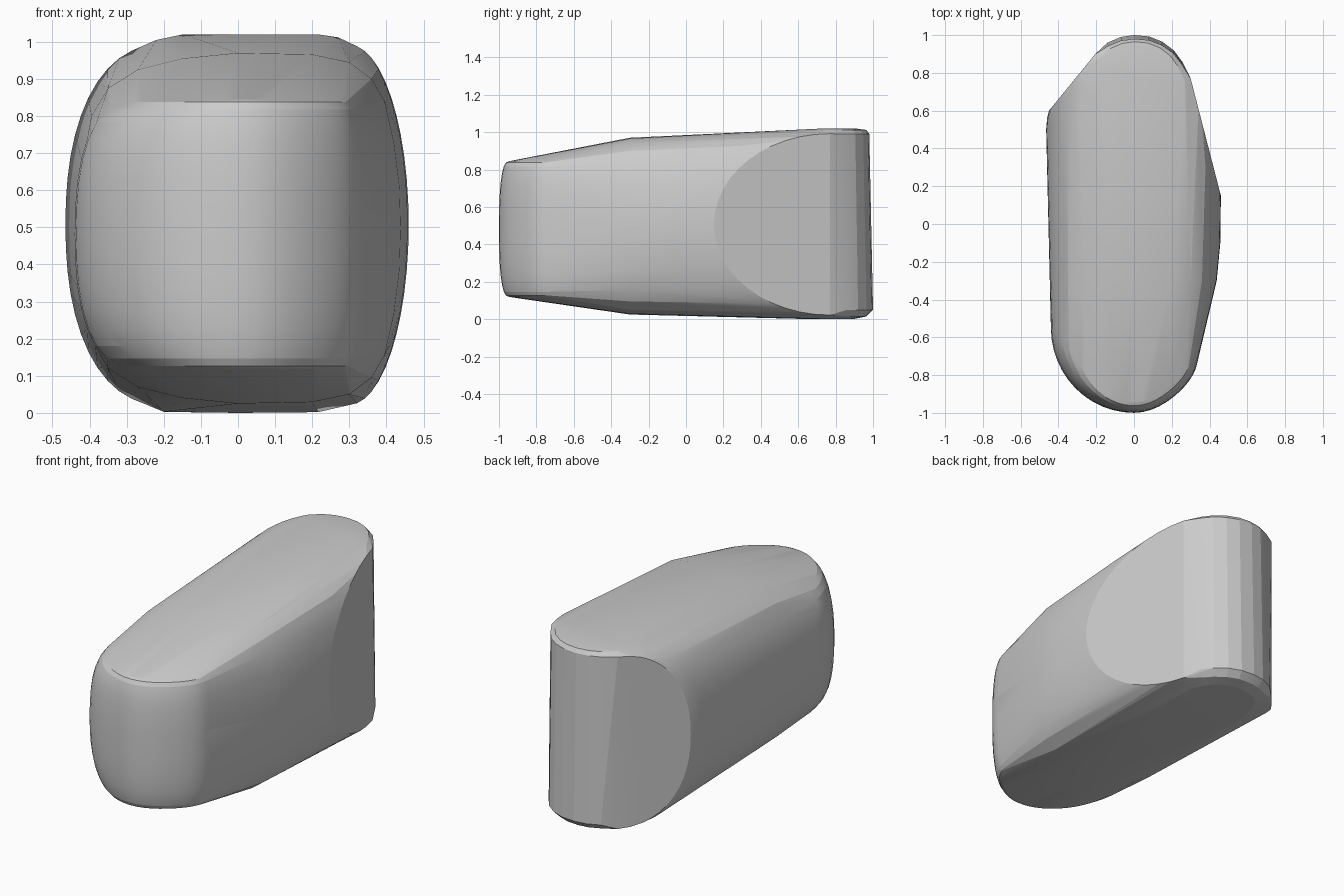
import bpy, bmesh, math

if "Cube" in bpy.data.objects:
    bpy.data.objects.remove(bpy.data.objects["Cube"])

points = []


def bulge(u, p=2.0):
    """Superelliptic swelling: 1 at mid height, 0 at top and bottom."""
    return max(0.0, 1 - abs(u) ** p) ** (1 / p)


# Rounded front nose: horizontal rings that tighten toward the top and bottom
for i in range(-8, 9):
    u = math.sin(i / 8 * math.pi / 2)
    z = 0.482 + 0.363 * u
    b = bulge(u, 2.4)
    left, right = 0.28 + 0.16 * b, 0.285 + 0.055 * b
    depth = 0.395 + 0.055 * bulge(u, 2.6)
    for k in range(25):
        a = math.pi * k / 24
        c = math.cos(a)
        x = c * (right if c > 0 else left)
        back = -0.55 - (0.14 if c > 0 else 0) * abs(c) ** 2
        y = back - (depth + (back + 0.55)) * math.sin(a)
        points.append((x, y, z))

# Middle cross-section, repeated downward
section = [(-0.44, 0.50), (-0.435, 0.60), (-0.42, 0.71), (-0.395, 0.80),
           (-0.35, 0.875), (-0.27, 0.925), (-0.15, 0.955), (0, 0.97),
           (0.2, 0.966), (0.3, 0.945), (0.36, 0.90), (0.395, 0.84),
           (0.42, 0.73), (0.435, 0.61), (0.438, 0.50)]
for x, z in section:
    points += [(x, -0.3, z), (x, -0.3, 0.995 - z)]

# Side swellings that end at the slanted rear planes
for i in range(-12, 13):
    u = math.sin(i / 12 * math.pi / 2)
    z = 0.507 + 0.485 * u
    l, r = bulge(u, 2.25), bulge(u)
    points += [(-0.205 - 0.245 * l, 0.90 - 0.30 * l, z),
               (-0.205 - 0.255 * l, 0.90 - 0.34 * l, z),
               (-0.205 - 0.26 * l, 0.90 - 0.40 * l, z),
               (0.30 + 0.16 * r, 0.77 - 0.62 * r, z)]
    if abs(u) < 0.9:
        points.append((0.30 + 0.157 * r, 0.70 - 0.80 * r, z))

# Faceted upright rear with narrow rims at both ends
rear = [(-0.205, 0.90), (-0.14, 0.96), (-0.07, 0.99), (0, 1.0), (0.08, 0.993),
        (0.15, 0.965), (0.21, 0.92), (0.255, 0.86), (0.285, 0.80), (0.30, 0.77)]
for x, y in rear:
    points += [(x, y, 0.05), (x * 0.985, y - 0.02 * (y - 0.7) / 0.3, 0.99)]
    for inset, low, high in ((0.90, 0.015, 1.012), (0.72, 0.002, 1.02)):
        yy = 0.65 + (y - 0.65) * inset
        points += [(x * inset, yy, low), (x * inset, yy, high)]
points += [(0, 0.68, 0.0), (-0.2, 0.68, 0.003), (0.2, 0.68, 0.003),
           (-0.22, 0.68, 1.005), (0.24, 0.68, 1.012)]

# Wrap everything in one taut skin
bm = bmesh.new()
for p in points:
    bm.verts.new(p)
bmesh.ops.remove_doubles(bm, verts=bm.verts, dist=0.002)
hull = bmesh.ops.convex_hull(bm, input=bm.verts)
loose = [v for v in bm.verts if not v.link_faces]
bmesh.ops.delete(bm, geom=loose, context='VERTS')
bmesh.ops.dissolve_limit(bm, angle_limit=math.radians(0.8),
                         verts=bm.verts, edges=bm.edges)
bmesh.ops.recalc_face_normals(bm, faces=bm.faces)

mesh = bpy.data.meshes.new("rounded_block")
bm.to_mesh(mesh)
bm.free()
block = bpy.data.objects.new("rounded_block", mesh)
bpy.context.collection.objects.link(block)
bpy.context.view_layer.objects.active = block
block.select_set(True)
bpy.ops.object.shade_smooth_by_angle(angle=math.radians(10))
